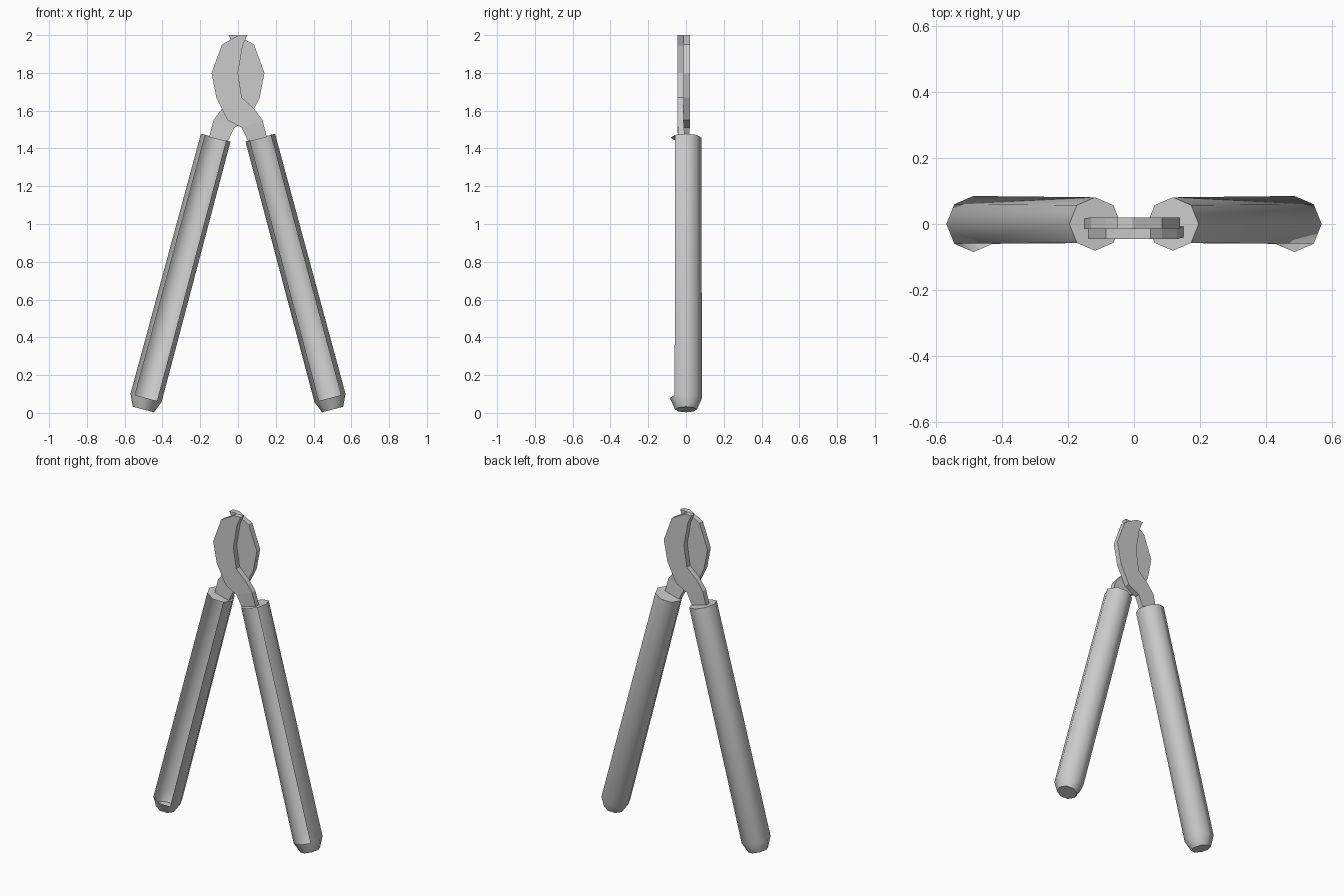
import bpy, bmesh
from math import cos, sin, radians, pi
from mathutils import Vector

if "Cube" in bpy.data.objects:
    bpy.data.objects.remove(bpy.data.objects["Cube"])


def make_object(name, bm, smooth_angle=None):
    bmesh.ops.recalc_face_normals(bm, faces=bm.faces)
    mesh = bpy.data.meshes.new(name)
    bm.to_mesh(mesh)
    bm.free()
    obj = bpy.data.objects.new(name, mesh)
    bpy.context.collection.objects.link(obj)
    if smooth_angle:
        bpy.ops.object.select_all(action='DESELECT')
        obj.select_set(True)
        bpy.context.view_layer.objects.active = obj
        bpy.ops.object.shade_smooth_by_angle(angle=radians(smooth_angle))
    return obj


TILT = radians(15)


# Octagonal grip: rounded foot, capped ends, open channel along the front
def handle(name, side):
    bm = bmesh.new()
    across = Vector((side * cos(TILT), 0, sin(TILT)))
    depth = Vector((0, 1, 0))
    stations = [(0.501, 0.018, 0.058), (0.487, 0.079, 0.085), (0.118, 1.457, 0.081)]
    rings = []
    for x, z, r in stations:
        c = Vector((side * x, 0, z))
        rings.append([bm.verts.new(c + across * r * cos(k * pi / 4) + depth * r * sin(k * pi / 4))
                      for k in range(8)])
    for i, (a, b) in enumerate(zip(rings, rings[1:])):
        for k in range(8):
            if i == 1 and k in (5, 6):      # the open front channel
                continue
            n = (k + 1) % 8
            bm.faces.new((a[k], a[n], b[n], b[k]))
    bm.faces.new(rings[0])
    bm.faces.new(rings[-1])
    make_object(name, bm, 50)


# Flat jaw plate: outer edge and inner edge, joined by quads
OUTER = [(0.005, 2.0), (-0.085, 1.95), (-0.14, 1.80), (-0.115, 1.67),
         (-0.055, 1.55), (0.02, 1.51), (0.055, 1.435)]
INNER = [(0.05, 2.0), (0.025, 1.945), (0.0, 1.80), (0.02, 1.67),
         (0.085, 1.61), (0.13, 1.55), (0.152, 1.46)]


def jaw(name, side, y0, y1, bend):
    bm = bmesh.new()
    rows = []
    last = len(OUTER) - 1
    for i, (o, n) in enumerate(zip(OUTER, INNER)):
        dy = bend if i == last else 0       # neck bends toward the grip centre
        rows.append([bm.verts.new((side * p[0], y + dy, p[1]))
                     for p, y in ((o, y0), (n, y0), (n, y1), (o, y1))])
    for a, b in zip(rows, rows[1:]):
        for k in range(4):
            n = (k + 1) % 4
            bm.faces.new((a[k], a[n], b[n], b[k]))
    bm.faces.new(rows[0])
    bm.faces.new(rows[-1])
    make_object(name, bm)


handle("left_handle", -1)
handle("right_handle", 1)
jaw("front_jaw", 1, -0.046, -0.013, 0.006)
jaw("back_jaw", -1, -0.013, 0.02, -0.003)
